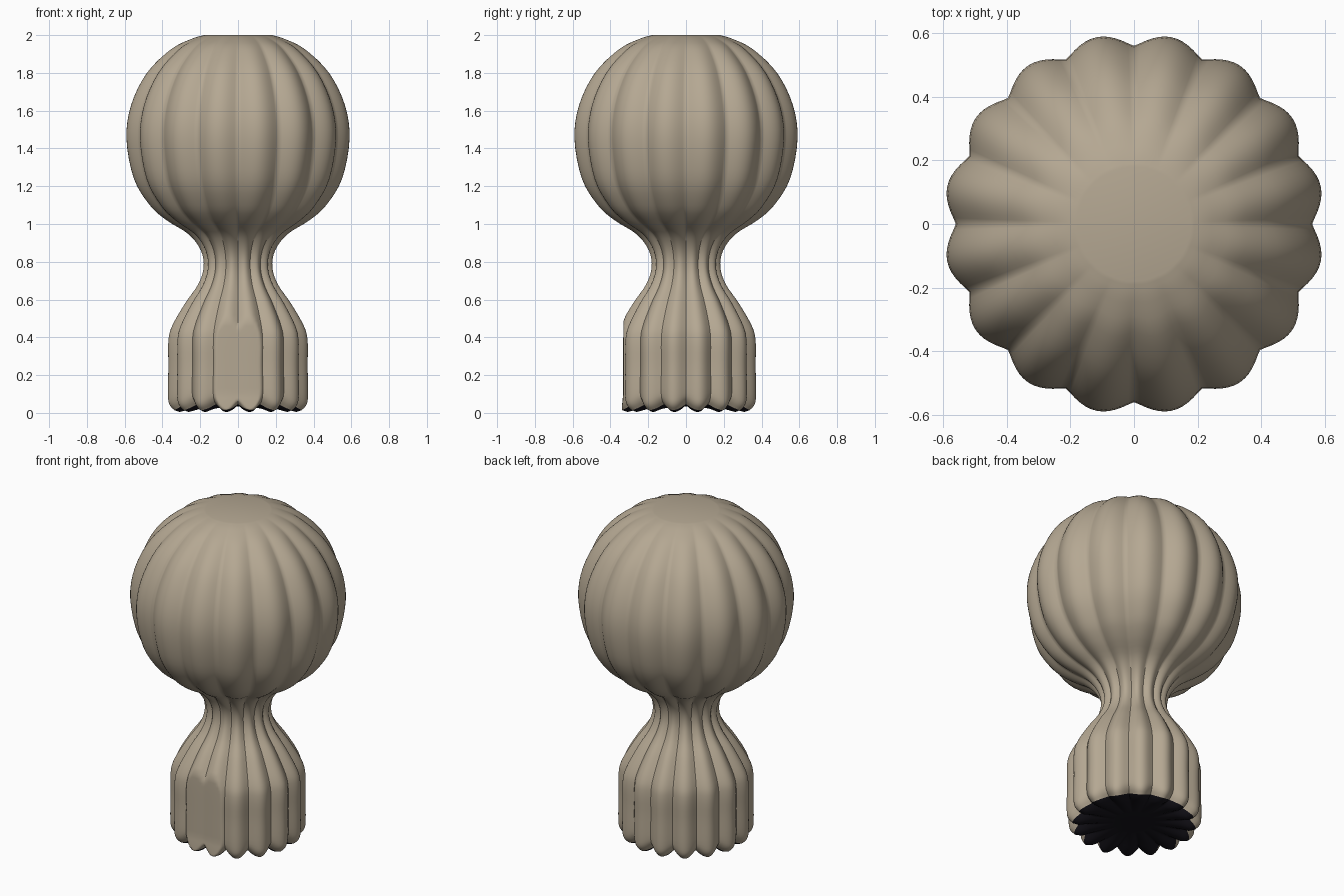
import bpy, bmesh, math

if "Cube" in bpy.data.objects:
    bpy.data.objects.remove(bpy.data.objects["Cube"], do_unlink=True)

LOBES, STEPS = 16, 12
SEGMENTS = LOBES * STEPS


def material(name, colour):
    m = bpy.data.materials.new(name)
    m.use_nodes = True
    m.diffuse_color = colour
    m.node_tree.nodes["Principled BSDF"].inputs["Base Color"].default_value = colour
    return m


beige = material("warm beige", (0.46, 0.39, 0.29, 1))
dark = material("near black", (0.008, 0.007, 0.011, 1))

# Ridge radius, height and flute depth as a fraction of the radius
KEYS = [(0.345, 0.015, 0.12), (0.37, 0.045, 0.11), (0.377, 0.1, 0.09), (0.375, 0.25, 0.09),
        (0.375, 0.38, 0.09), (0.355, 0.46, 0.09), (0.285, 0.58, 0.09), (0.215, 0.68, 0.09),
        (0.185, 0.77, 0.09), (0.2, 0.86, 0.09), (0.265, 0.945, 0.09), (0.385, 1.02, 0.08),
        (0.475, 1.1, 0.07), (0.56, 1.24, 0.065), (0.6, 1.45, 0.065), (0.575, 1.63, 0.065),
        (0.49, 1.8, 0.07), (0.36, 1.925, 0.06), (0.25, 1.98, 0.03), (0.18, 2.0, 0)]


def smooth_profile(keys, steps):
    """Catmull-Rom curve through the key rings."""
    out = []
    for i in range(len(keys) - 1):
        a, b, c, d = (keys[max(0, min(len(keys) - 1, i + k))] for k in (-1, 0, 1, 2))
        for s in range(steps):
            t = s / steps
            out.append([0.5 * (2 * q + (r - p) * t + (2 * p - 5 * q + 4 * r - s3) * t ** 2
                               + (3 * q - p - 3 * r + s3) * t ** 3)
                        for p, q, r, s3 in zip(a, b, c, d)])
    return out + [list(keys[-1])]


def ridge(angle):
    """One on a rounded ridge, zero in a crisp valley."""
    return abs(math.sin(angle * LOBES / 2)) ** 1.15


def ring(bm, radius, height, depth, scallop=0):
    verts = []
    for k in range(SEGMENTS):
        a = 2 * math.pi * k / SEGMENTS
        w = ridge(a)
        r = radius * (1 - depth * (1 - w))
        x, y, z = r * math.cos(a), r * math.sin(a), height + scallop * (1 - w)
        # Flattened front face of the base
        if z < 0.56:
            limit = -0.33 - 0.012 * max(0, 1 - z / 0.1)
            y = max(y, limit + 0.06 * (y - limit))
        verts.append(bm.verts.new((x, y, z)))
    return verts


def bridge(bm, lower, upper):
    for k in range(SEGMENTS):
        n = (k + 1) % SEGMENTS
        bm.faces.new((lower[k], lower[n], upper[n], upper[k]))


def finish(bm, name, mat):
    mesh = bpy.data.meshes.new(name)
    bm.to_mesh(mesh)
    bm.free()
    mesh.materials.append(mat)
    obj = bpy.data.objects.new(name, mesh)
    bpy.context.collection.objects.link(obj)
    bpy.ops.object.select_all(action="DESELECT")
    obj.select_set(True)
    bpy.context.view_layer.objects.active = obj
    bpy.ops.object.shade_smooth_by_angle(angle=math.radians(50))


def scallop_at(z):
    return 0.035 * max(0, 1 - z / 0.12)


# Fluted body: base, neck, globe and flat crown
bm = bmesh.new()
rings = [ring(bm, r, z, d, scallop_at(z)) for r, z, d in smooth_profile(KEYS, 4)]
for low, high in zip(rings, rings[1:]):
    bridge(bm, low, high)
bm.faces.new(rings[-1])
finish(bm, "fluted_knob", beige)

# Dark underside, rippled at the rim and level in the middle
bm = bmesh.new()
outer = ring(bm, 0.345, 0.015, 0.12, scallop_at(0.015))
lip = ring(bm, 0.315, 0.005, 0.11, 0.035)
middle = ring(bm, 0.25, 0.02, 0.06, 0.018)
inner = ring(bm, 0.12, 0.035, 0, 0)
for low, high in ((inner, middle), (middle, lip), (lip, outer)):
    bridge(bm, low, high)
bm.faces.new(list(reversed(inner)))
finish(bm, "underside", dark)
